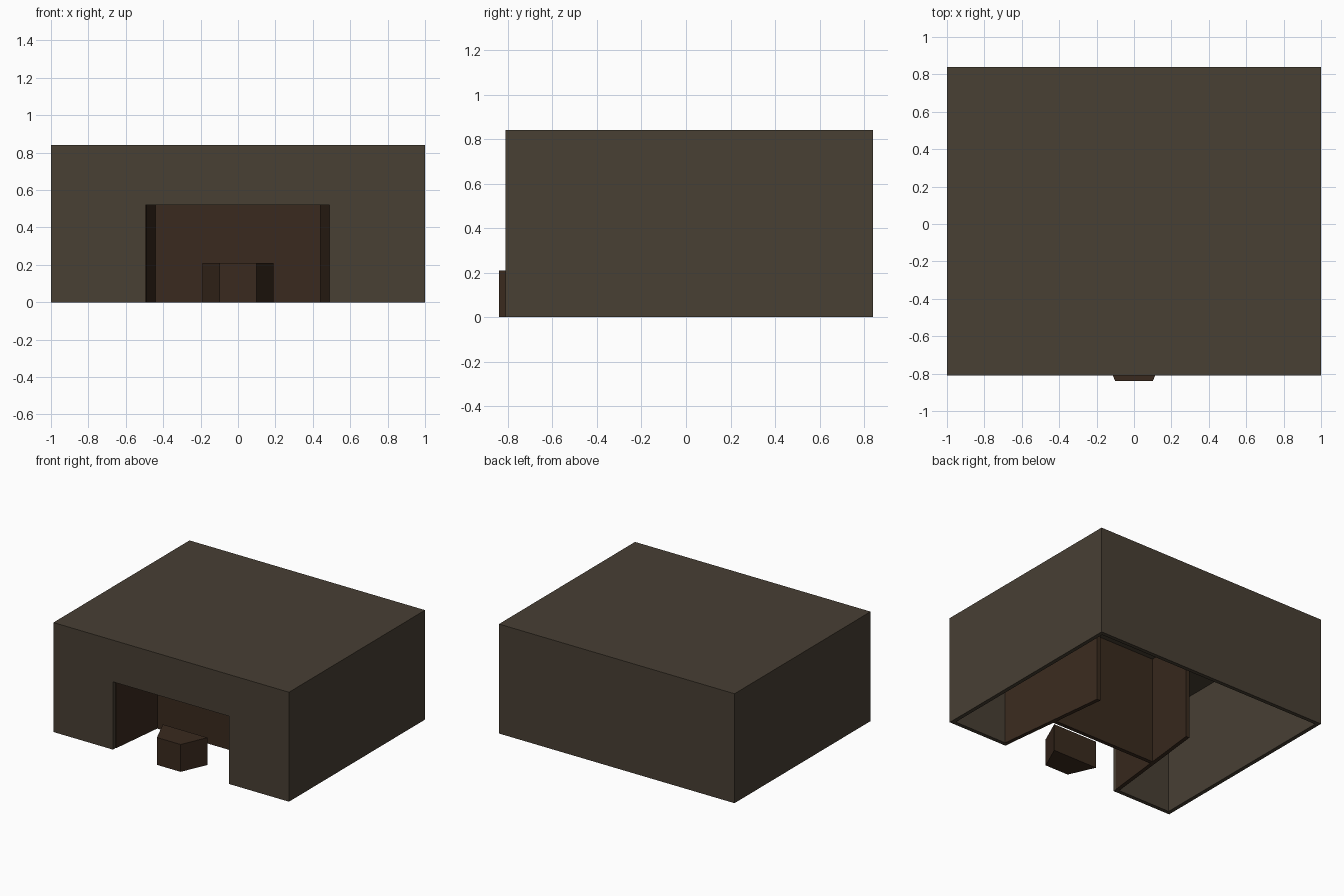
import bpy, bmesh

if "Cube" in bpy.data.objects:
    bpy.data.objects.remove(bpy.data.objects["Cube"])


def material(name, rgb):
    m = bpy.data.materials.new(name)
    m.diffuse_color = (*rgb, 1)
    m.use_nodes = True
    m.node_tree.nodes["Principled BSDF"].inputs["Base Color"].default_value = m.diffuse_color
    return m


def prism(name, plan, z0, z1, mat=None):
    """Extrude a flat plan outline from z0 up to z1."""
    bm = bmesh.new()
    face = bm.faces.new([bm.verts.new((x, y, z0)) for x, y in plan])
    top = bmesh.ops.extrude_face_region(bm, geom=[face])["geom"]
    verts = [g for g in top if isinstance(g, bmesh.types.BMVert)]
    bmesh.ops.translate(bm, verts=verts, vec=(0, 0, z1 - z0))
    bmesh.ops.recalc_face_normals(bm, faces=bm.faces)
    mesh = bpy.data.meshes.new(name)
    bm.to_mesh(mesh)
    bm.free()
    ob = bpy.data.objects.new(name, mesh)
    bpy.context.collection.objects.link(ob)
    if mat:
        mesh.materials.append(mat)
    return ob


def rect(x0, x1, y0, y1):
    return [(x0, y0), (x1, y0), (x1, y1), (x0, y1)]


def cut(target, cutter):
    mod = target.modifiers.new(cutter.name, 'BOOLEAN')
    mod.operation, mod.solver, mod.object = 'DIFFERENCE', 'EXACT', cutter
    cutter.hide_render = True
    cutter.hide_set(True)


stone = material("stone", (0.065, 0.050, 0.034))
wood = material("wood", (0.042, 0.023, 0.013))

F, B, H, T = -0.81, 0.84, 0.84, 0.03   # front, back, height, wall thickness
CEIL = H - 0.015

# Hollow outer shell, open underneath, with a doorway in the front wall
shell = prism("outer_shell", rect(-1, 1, F, B), 0, H, stone)
cut(shell, prism("cavity_cutter", rect(-1 + T, 1 - T, F + T, B - T), -0.2, CEIL))
cut(shell, prism("doorway_cutter", rect(-0.495, 0.49, F - 0.1, F + T + 0.05), -0.2, 0.52))

# Side walls of the entrance passage, narrowing towards the back
for side, s in (("left", -1), ("right", 1)):
    plan = [(s * 0.49, F + T), (s * 0.39, 0.10),
            (s * (0.39 + T), 0.10), (s * (0.49 + T), F + T)]
    prism(side + "_passage_wall", plan, 0, CEIL, wood)

# Panel closing the passage
prism("back_panel", rect(-0.44, 0.44, -0.35, -0.35 + T), 0, CEIL, wood)

# Free-standing counter block with slanted sides
prism("counter_block", [(-0.10, -0.84), (0.10, -0.84), (0.19, -0.64), (-0.19, -0.64)],
      0, 0.21, wood)
